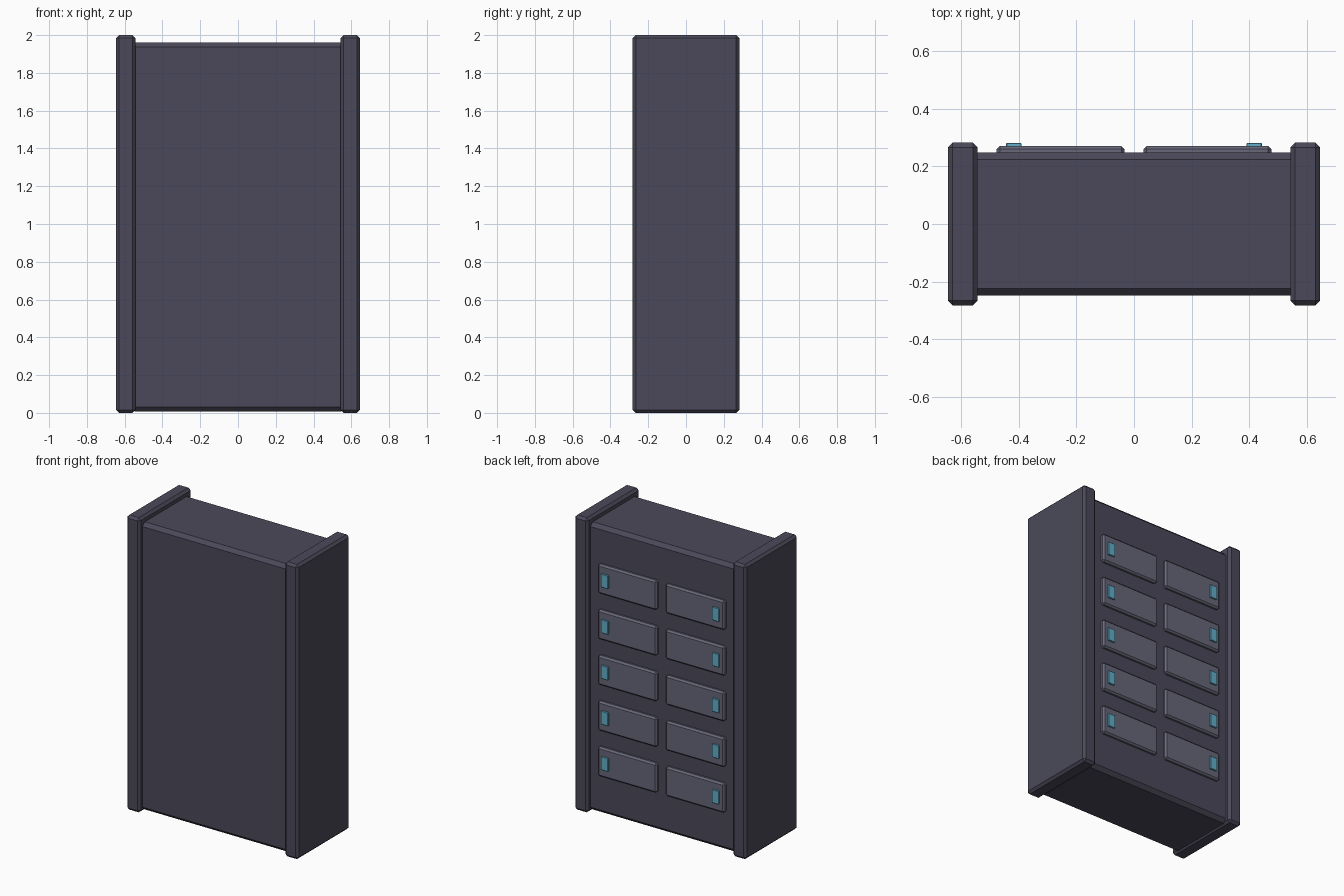
import bpy
import bmesh
from mathutils import Matrix, Vector

cube = bpy.data.objects.get("Cube")
if cube:
    bpy.data.objects.remove(cube, do_unlink=True)


def make_material(name, rgb):
    mat = bpy.data.materials.new(name)
    mat.use_nodes = True
    mat.diffuse_color = (*rgb, 1)
    mat.node_tree.nodes["Principled BSDF"].inputs["Base Color"].default_value = (*rgb, 1)
    return mat


casing = make_material("dark slate casing", (0.07, 0.066, 0.1))
bay = make_material("grey violet drive bay", (0.135, 0.135, 0.195))
lamp = make_material("teal indicator", (0.125, 0.42, 0.58))


def box(name, low, high, mat, bevel):
    """Box between two corners, with chamfered edges."""
    low, high = Vector(low), Vector(high)
    bm = bmesh.new()
    bmesh.ops.create_cube(bm, size=1, matrix=Matrix.Translation((low + high) / 2)
                          @ Matrix.Diagonal((*(high - low), 1)))
    bmesh.ops.bevel(bm, geom=bm.edges[:], offset=bevel, segments=1,
                    profile=0.5, affect='EDGES')
    mesh = bpy.data.meshes.new(name)
    bm.to_mesh(mesh)
    bm.free()
    mesh.materials.append(mat)
    obj = bpy.data.objects.new(name, mesh)
    bpy.context.collection.objects.link(obj)
    return obj


# Cabinet body, running into the side panels
box("cabinet_body", (-0.57, -0.248, 0.008), (0.57, 0.248, 1.96), casing, 0.024)

for side, sign in (("left", 1), ("right", -1)):
    def sided_box(name, x, y, z, mat, bevel):
        xs = sorted(sign * v for v in x)
        return box(name, (xs[0], y[0], z[0]), (xs[1], y[1], z[1]), mat, bevel)

    # Tall side panel
    sided_box(f"{side}_side_panel", (0.543, 0.645), (-0.282, 0.282), (0, 2), casing, 0.016)

    # Column of drive bays on the back, each with an indicator at its outer end
    for row in range(5):
        z = 0.37 + 0.31 * row
        sided_box(f"{side}_drive_bay_{row + 1}", (0.033, 0.476), (0.22, 0.271),
                  (z - 0.1, z + 0.1), bay, 0.011)
        sided_box(f"{side}_indicator_{row + 1}", (0.39, 0.443), (0.262, 0.281),
                  (z - 0.045, z + 0.045), lamp, 0.002)
